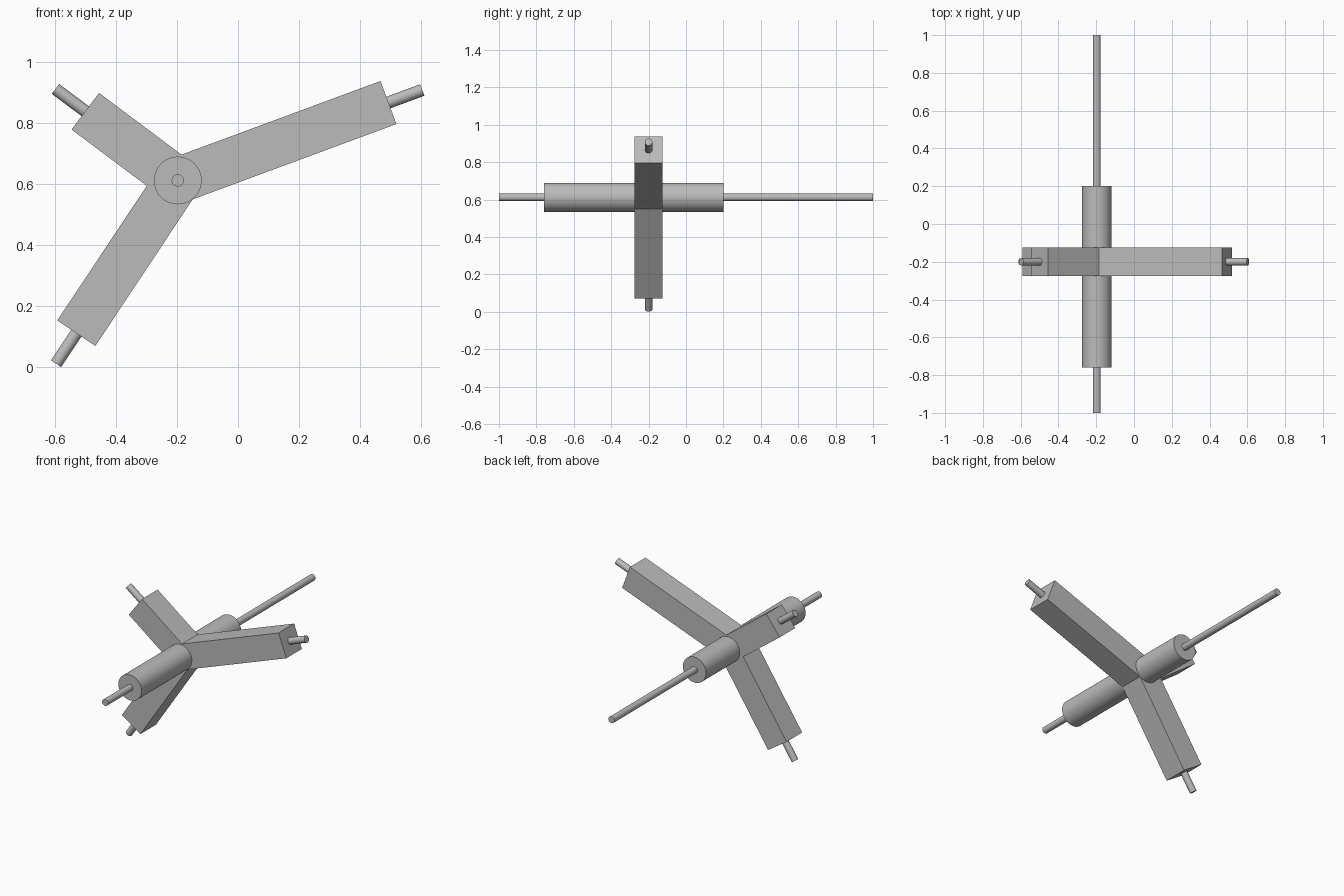
import bpy
import math
from mathutils import Vector

cube = bpy.data.objects.get("Cube")
if cube:
    bpy.data.objects.remove(cube, do_unlink=True)

grey = bpy.data.materials.new("plain grey")
grey.use_nodes = True
colour = (0.5, 0.5, 0.5, 1)
grey.diffuse_color = colour
grey.node_tree.nodes["Principled BSDF"].inputs["Base Color"].default_value = colour

CENTRE = Vector((-0.197, -0.2, 0.612))
ARM_WIDTH = 0.15
ROD_RADIUS = 0.02


def finish(name):
    obj = bpy.context.object
    obj.name = name
    obj.data.materials.append(grey)
    return obj


def cylinder(name, start, end, radius):
    axis = end - start
    bpy.ops.mesh.primitive_cylinder_add(
        vertices=48, radius=radius, depth=axis.length, location=(start + end) / 2,
        rotation=axis.to_track_quat('Z', 'Y').to_euler())
    finish(name)
    bpy.ops.object.shade_smooth_by_angle(angle=math.radians(30))


def arm(name, angle, length, tip):
    # Square beam from the hub centre, with a thin rod out of its end
    a = math.radians(angle)
    direction = Vector((math.cos(a), 0, math.sin(a)))
    bpy.ops.mesh.primitive_cube_add(
        size=1, location=CENTRE + direction * length / 2, rotation=(0, -a, 0))
    beam = finish(name + "_arm")
    beam.scale = (length, ARM_WIDTH, ARM_WIDTH)
    cylinder(name + "_rod", CENTRE + direction * (length - 0.05),
             CENTRE + direction * tip, ROD_RADIUS)


# Hub and the long axle through it
def on_axis(y):
    return Vector((CENTRE.x, y, CENTRE.z))


cylinder("hub", on_axis(-0.76), on_axis(0.2), 0.078)
cylinder("axle", on_axis(-1), on_axis(1), ROD_RADIUS)

# Three arms of different lengths
arm("long", 20.3, 0.735, 0.853)
arm("short", 143.2, 0.378, 0.5)
arm("lower", 236.4, 0.6, 0.72)
